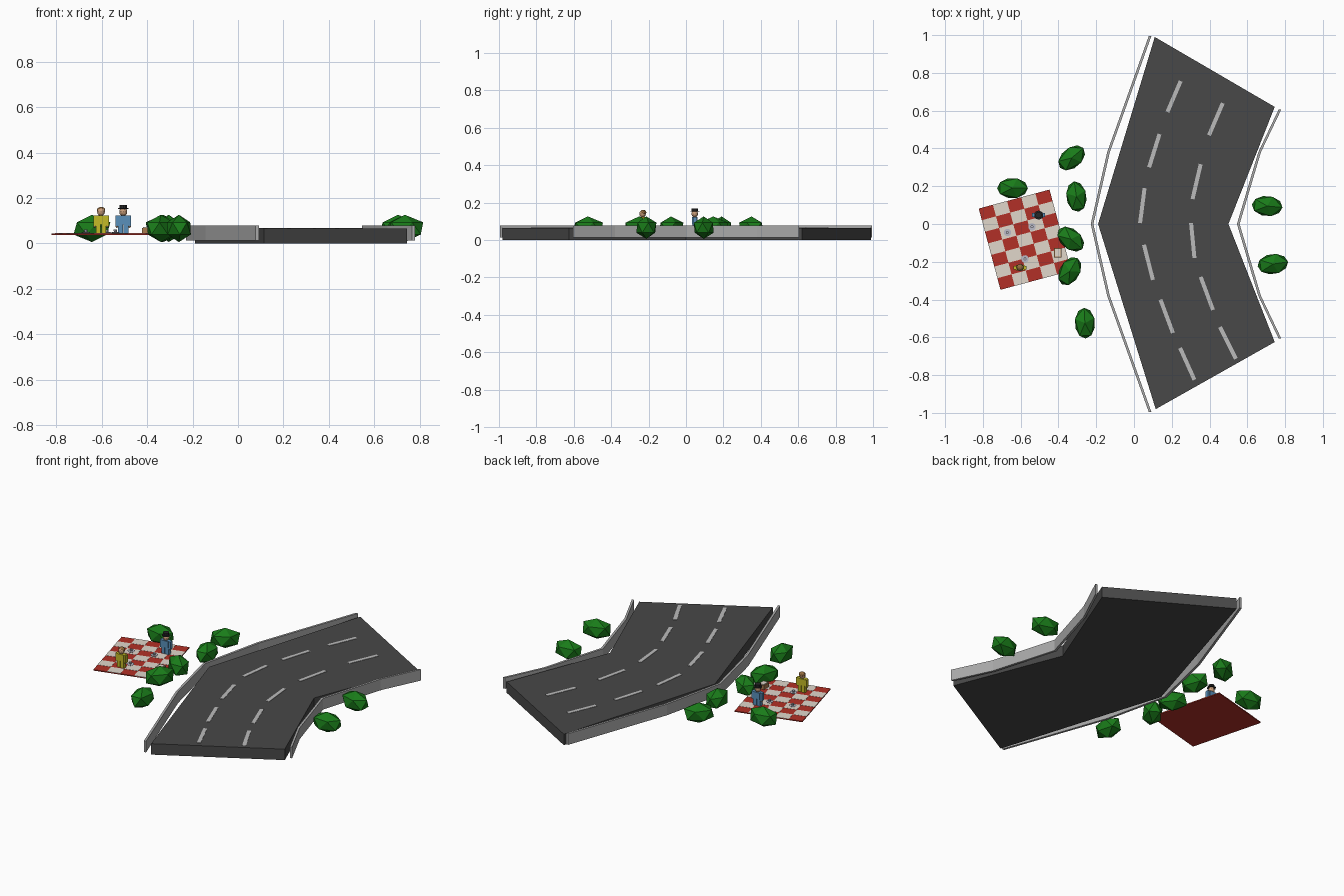
import bpy, bmesh, math
from mathutils import Vector, Matrix

if "Cube" in bpy.data.objects:
    bpy.data.objects.remove(bpy.data.objects["Cube"])


def mat(name, r, g, b):
    m = bpy.data.materials.new(name)
    m.diffuse_color = (r, g, b, 1)
    m.use_nodes = True
    m.node_tree.nodes["Principled BSDF"].inputs["Base Color"].default_value = m.diffuse_color
    return m


ASPHALT = mat("asphalt", 0.065, 0.065, 0.065)
PAINT = mat("road_paint", 0.5, 0.5, 0.5)
STEEL = mat("steel", 0.4, 0.4, 0.4)
LEAF = mat("leaf", 0.01, 0.2, 0.01)
RED = mat("red_cloth", 0.45, 0.03, 0.02)
CREAM = mat("cream_cloth", 0.75, 0.68, 0.6)
SKIN = mat("skin", 0.6, 0.35, 0.2)
YELLOW = mat("yellow_cloth", 0.55, 0.5, 0.02)
BLUE = mat("blue_cloth", 0.1, 0.28, 0.5)
BLACK = mat("black_felt", 0.02, 0.02, 0.02)
WICKER = mat("wicker", 0.4, 0.2, 0.08)
CHINA = mat("china", 0.5, 0.5, 0.58)
HAIR = mat("hair", 0.3, 0.15, 0.05)


def finish(name, bm, m, loc=(0, 0, 0), rot=0):
    bmesh.ops.recalc_face_normals(bm, faces=bm.faces)
    me = bpy.data.meshes.new(name)
    bm.to_mesh(me)
    bm.free()
    me.materials.append(m)
    ob = bpy.data.objects.new(name, me)
    ob.location = loc
    ob.rotation_euler.z = math.radians(rot)
    bpy.context.collection.objects.link(ob)
    return ob


def add_box(bm, c, s):
    bmesh.ops.create_cube(bm, size=1, matrix=Matrix.Translation(c) @ Matrix.Diagonal((*s, 1)))


def box(name, c, s, m, rot=0):
    bm = bmesh.new()
    add_box(bm, (0, 0, 0), s)
    return finish(name, bm, m, c, rot)


def disc(name, c, r1, r2, h, m, n=10):
    bm = bmesh.new()
    bmesh.ops.create_cone(bm, cap_ends=True, segments=n, radius1=r1, radius2=r2, depth=h)
    return finish(name, bm, m, c)


def prism(name, pts, z0, z1, m):
    bm = bmesh.new()
    f = bm.faces.new([bm.verts.new((x, y, z0)) for x, y in pts])
    new = bmesh.ops.extrude_face_region(bm, geom=[f])["geom"]
    bmesh.ops.translate(bm, vec=(0, 0, z1 - z0),
                        verts=[v for v in new if isinstance(v, bmesh.types.BMVert)])
    return finish(name, bm, m)


def ico(name, c, s, m, rot=0, sub=1):
    bm = bmesh.new()
    bmesh.ops.create_icosphere(bm, subdivisions=sub, radius=1, matrix=Matrix.Diagonal((*s, 1)))
    return finish(name, bm, m, c, rot)


# road slab
prism("road", [(0.11, 0.99), (-0.19, 0), (0.115, -0.98), (0.745, -0.625), (0.5, 0),
               (0.745, 0.62)], 0, 0.065, ASPHALT)

# lane dashes
DASHES = [((0.247, 0.757), (0.177, 0.593)), ((0.135, 0.476), (0.08, 0.30)),
          ((0.056, 0.19), (0.032, 0.005)), ((0.053, -0.11), (0.10, -0.296)),
          ((0.14, -0.40), (0.206, -0.577)), ((0.244, -0.656), (0.32, -0.825)),
          ((0.47, 0.64), (0.397, 0.47)), ((0.353, 0.317), (0.31, 0.132)),
          ((0.302, 0.005), (0.32, -0.18)), ((0.353, -0.28), (0.418, -0.455)),
          ((0.455, -0.545), (0.54, -0.714))]
for p, q in DASHES:
    d = Vector(q) - Vector(p)
    mid = (Vector(p) + Vector(q)) / 2
    box("lane_dash", (mid.x, mid.y, 0.065), (d.length, 0.021, 0.004), PAINT,
        math.degrees(math.atan2(d.y, d.x)))

# guard rails, mirrored about y = 0
for name, half in (("outer_rail", [(0.085, 0.995), (-0.135, 0.38), (-0.222, 0)]),
                   ("inner_rail", [(0.772, 0.605), (0.665, 0.38), (0.552, 0)])):
    path = half + [(x, -y) for x, y in half[-2::-1]]
    prism(name, [(x - 0.007, y) for x, y in path] + [(x + 0.007, y) for x, y in path[::-1]],
          0.012, 0.078, STEEL)

# low-poly bushes
for x, y, a in [(-0.33, 0.35, 40), (-0.643, 0.19, 0), (-0.305, 0.145, 98), (-0.335, -0.08, -40),
                (-0.34, -0.25, 60), (-0.26, -0.525, 93), (0.705, 0.095, -5), (0.735, -0.212, 8)]:
    ico("bush", (x, y, 0.066), (0.091, 0.06, 0.06), LEAF, a)

# chequered picnic blanket
W, H, NX, NY = 0.388, 0.445, 5, 7
BC = (-0.577, -0.083, 0.041)
box("blanket", BC, (W, H, 0.006), RED, 15)
bm = bmesh.new()
for i in range(NX):
    for j in range(NY):
        if (i + j) % 2:
            add_box(bm, ((i + 0.5) * W / NX - W / 2, (j + 0.5) * H / NY - H / 2, 0.003),
                    (W / NX, H / NY, 0.002))
finish("blanket_checks", bm, CREAM, BC, 15)

# picnic plates, cups and basket
for x, y in [(-0.54, -0.015), (-0.577, -0.185), (-0.67, -0.045)]:
    disc("plate", (x, y, 0.047), 0.013, 0.02, 0.006, CHINA)
    disc("cup", (x, y, 0.055), 0.006, 0.008, 0.012, CHINA, 8)
box("basket", (-0.403, -0.152, 0.056), (0.04, 0.05, 0.025), WICKER)
box("basket_lid", (-0.403, -0.152, 0.07), (0.03, 0.04, 0.004), CREAM)


# standing picnickers
def person(x, y, cloth, top, hat):
    for s in (-1, 1):
        box("leg", (x + s * 0.012, y, 0.065), (0.021, 0.024, 0.042), cloth)
        box("arm", (x + s * 0.028, y, 0.1), (0.012, 0.02, 0.045), cloth)
        ico("hand", (x + s * 0.028, y, 0.075), (0.007, 0.007, 0.007), SKIN)
    box("torso", (x, y, 0.103), (0.044, 0.028, 0.04), cloth)
    ico("head", (x, y, 0.14), (0.018, 0.018, 0.02), SKIN, 0, 2)
    if hat:
        disc("hat_brim", (x, y, 0.153), 0.024, 0.024, 0.004, top)
        disc("hat_crown", (x, y, 0.162), 0.017, 0.017, 0.014, top)
    else:
        ico("hair", (x, y + 0.003, 0.147), (0.019, 0.018, 0.014), top, 0, 2)


person(-0.603, -0.232, YELLOW, HAIR, False)
person(-0.505, 0.047, BLUE, BLACK, True)
